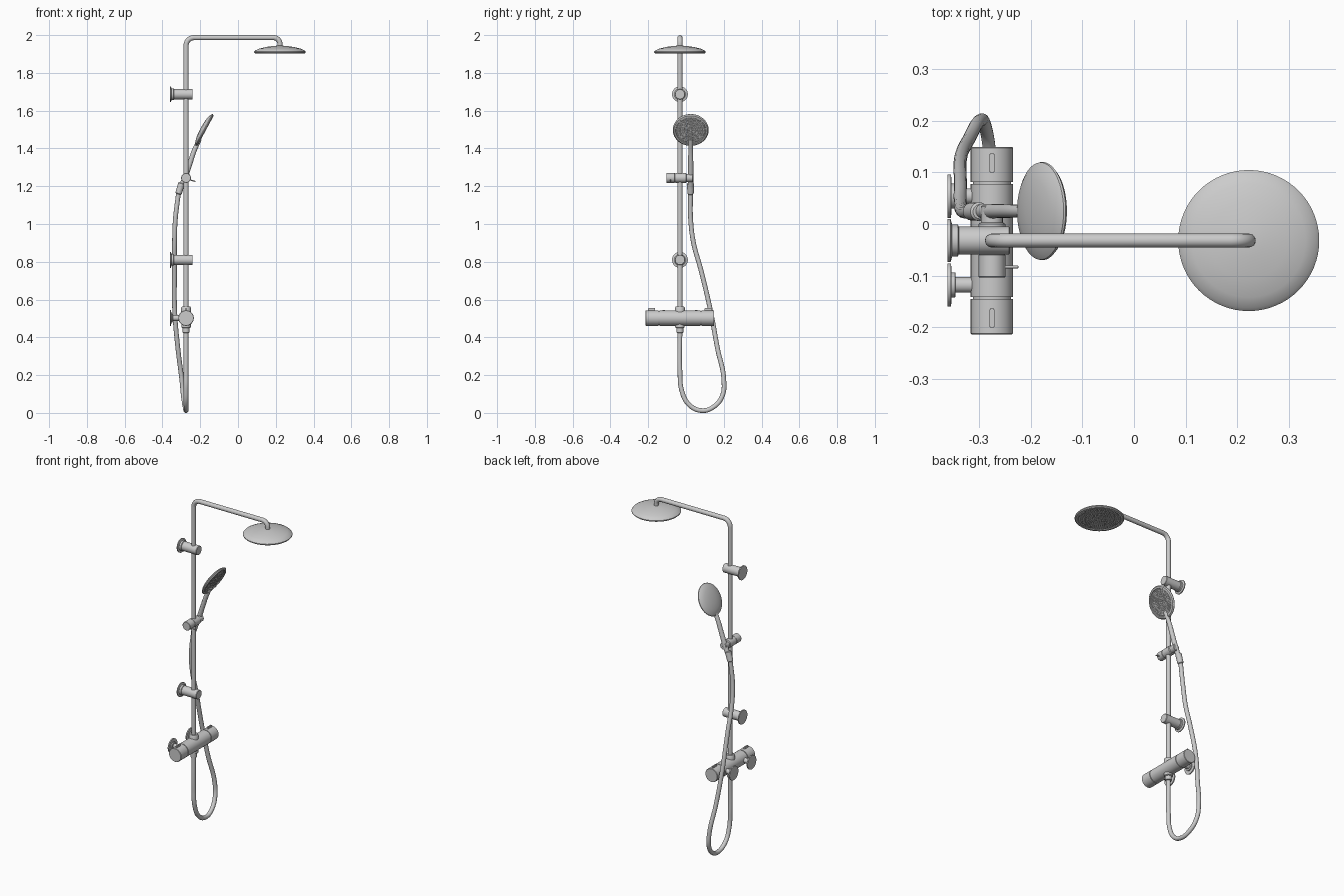
import bpy, bmesh, math
from mathutils import Vector, Matrix

if "Cube" in bpy.data.objects:
    bpy.data.objects.remove(bpy.data.objects["Cube"])

PX, PY = -0.275, -0.032      # riser axis
VZ = 0.502                   # valve height
HEAD_X = 0.222               # overhead shower axis


def frame(origin, axis):
    return Matrix.Translation(origin) @ Vector(axis).to_track_quat('Z', 'Y').to_matrix().to_4x4()


def finish(name, bm, angle=35):
    bmesh.ops.recalc_face_normals(bm, faces=bm.faces[:])
    me = bpy.data.meshes.new(name)
    bm.to_mesh(me)
    bm.free()
    ob = bpy.data.objects.new(name, me)
    bpy.context.collection.objects.link(ob)
    smooth(ob, angle)
    return ob


def smooth(ob, angle=35):
    bpy.ops.object.select_all(action='DESELECT')
    ob.select_set(True)
    bpy.context.view_layer.objects.active = ob
    bpy.ops.object.shade_smooth_by_angle(angle=math.radians(angle))


def lathe(name, profile, origin, axis=(0, 0, 1), seg=48):
    """Revolve (radius, height) pairs around an axis; open ends get caps."""
    bm = bmesh.new()
    rings = []
    for r, h in profile:
        n = seg if r > 0 else 1
        rings.append([bm.verts.new((r * math.cos(2 * math.pi * i / seg),
                                    r * math.sin(2 * math.pi * i / seg), h)) for i in range(n)])
    for a, b in zip(rings, rings[1:]):
        for i in range(seg):
            j = (i + 1) % seg
            quad = [a[i % len(a)], a[j % len(a)], b[j % len(b)], b[i % len(b)]]
            bm.faces.new(list(dict.fromkeys(quad)))
    for ring in (rings[0], rings[-1]):
        if len(ring) > 1:
            bm.faces.new(ring)
    bm.transform(frame(origin, axis))
    return finish(name, bm)


def tube(name, pts, radius, kind='POLY', radii=None):
    cu = bpy.data.curves.new(name, 'CURVE')
    cu.dimensions = '3D'
    cu.bevel_depth = radius
    cu.bevel_resolution = 6
    cu.resolution_u = 12
    cu.use_fill_caps = True
    sp = cu.splines.new(kind)
    store = sp.bezier_points if kind == 'BEZIER' else sp.points
    store.add(len(pts) - 1)
    for i, p in enumerate(pts):
        if kind == 'BEZIER':
            store[i].co = p
            store[i].handle_left_type = store[i].handle_right_type = 'AUTO'
        else:
            store[i].co = (*p, 1)
        store[i].radius = radii[i] if radii else 1
    ob = bpy.data.objects.new(name, cu)
    bpy.context.collection.objects.link(ob)
    bpy.ops.object.select_all(action='DESELECT')
    ob.select_set(True)
    bpy.context.view_layer.objects.active = ob
    bpy.ops.object.convert(target='MESH')
    smooth(bpy.context.view_layer.objects.active, 50)


def arc(cx, cz, r, a0, a1, n=10):
    return [(cx + r * math.cos(math.radians(a0 + (a1 - a0) * i / n)), PY,
             cz + r * math.sin(math.radians(a0 + (a1 - a0) * i / n))) for i in range(n + 1)]


def nozzles(name, origin, axis, rmax, step):
    """Concentric rings of small rubber spray tips."""
    bm = bmesh.new()
    m = frame(origin, axis)
    for k in range(1, int(rmax / step) + 1):
        r = k * step
        n = round(2 * math.pi * r / step)
        for i in range(n):
            a = 2 * math.pi * i / n
            bmesh.ops.create_cone(bm, cap_ends=True, segments=8, radius1=step * 0.3,
                                  radius2=step * 0.18, depth=0.005,
                                  matrix=m @ Matrix.Translation((r * math.cos(a), r * math.sin(a), 0.001)))
    finish(name, bm)


def box(name, centre, size):
    bm = bmesh.new()
    bmesh.ops.create_cube(bm, size=1, matrix=Matrix.Translation(centre) @ Matrix.Diagonal((*size, 1)))
    bmesh.ops.bevel(bm, geom=bm.edges[:], offset=min(size) * 0.2, segments=2, affect='EDGES')
    finish(name, bm)


# Riser pipe with overhead arm
R = 0.042
tube("riser_pipe", [(PX, PY, 0.53)] + arc(PX + R, 1.9865 - R, R, 180, 90)
     + arc(HEAD_X - 0.034, 1.9865 - 0.034, 0.034, 90, 0) + [(HEAD_X, PY, 1.935)], 0.0135)

# Overhead shower head: shallow dome with recessed spray face
lathe("overhead_head", [(0, 1.945), (0.03, 1.943), (0.075, 1.937), (0.11, 1.928), (0.13, 1.919),
                        (0.1365, 1.912), (0.1365, 1.908), (0.131, 1.903), (0.119, 1.902),
                        (0.116, 1.906), (0, 1.906)], (HEAD_X, PY, 0), seg=64)
nozzles("overhead_nozzles", (HEAD_X, PY, 1.906), (0, 0, -1), 0.112, 0.011)

# Wall brackets holding the riser
for z, tag in ((1.687, "upper"), (0.81, "lower")):
    lathe(tag + "_wall_bracket", [(0.042, 0), (0.042, 0.006), (0.031, 0.009), (0.031, 0.02),
                                  (0.027, 0.022), (0.027, 0.119), (0.025, 0.121)],
          (-0.361, PY, z), (1, 0, 0))

# Thermostatic valve: bar with grooved end knobs
half = [(0.006, 0.108), (0.0, 0.108)]
end, groove = 0.1815, 0.111
lathe("valve_body", [(0.039, -end), (0.041, -end + 0.002), (0.041, -groove - 0.002), (0.037, -groove - 0.002),
                     (0.037, -groove + 0.002), (0.041, -groove + 0.002), (0.041, groove - 0.002),
                     (0.037, groove - 0.002), (0.037, groove + 0.002), (0.041, groove + 0.002),
                     (0.041, end - 0.002), (0.039, end)], (PX, PY, VZ), (0, 1, 0), 64)
for s, tag in ((-1, "left"), (1, "right")):
    # Knob grip ridge and wall inlet on each side
    box(tag + "_knob_ridge", (PX, PY + s * 0.15, VZ + 0.043), (0.01, 0.038, 0.018))
    lathe(tag + "_wall_inlet", [(0.042, 0), (0.042, 0.007), (0.024, 0.008), (0.024, 0.015),
                                (0.015, 0.016), (0.015, 0.07)], (-0.361, PY + s * 0.086, VZ), (1, 0, 0))

# Collars above and below the valve
lathe("riser_collar", [(0.026, 0.525), (0.026, 0.556), (0.022, 0.563), (0.013, 0.563)], (PX, PY, 0))
lathe("valve_outlet", [(0.025, 0.475), (0.025, 0.452), (0.018, 0.449), (0.018, 0.425), (0.012, 0.423)],
      (PX, PY, 0))

# Sliding holder with lever
lathe("slider_holder", [(0.024, -0.104), (0.026, -0.102), (0.026, -0.06), (0.0245, -0.059), (0.0245, -0.056),
                        (0.026, -0.055), (0.026, 0.0), (0.021, 0.003), (0.021, 0.034), (0.019, 0.036)],
      (PX, 0, 1.244), (0, 1, 0))
lathe("slider_lever", [(0.003, 0), (0.003, 0.052), (0.002, 0.053)], (PX, -0.083, 1.24), (1, 0, -0.3), 16)

# Hand shower: handle, tilted head and spray tips
HY = 0.025
tilt = Vector((0.88, 0, -0.475)).normalized()
centre = Vector((-0.18, HY, 1.499))
tube("hand_shower_handle", [(-0.303, HY, 1.19), (-0.279, HY, 1.25), (-0.255, HY, 1.32),
                            (-0.231, HY, 1.39), (-0.203, HY, 1.45)], 0.0135, 'BEZIER',
     [1.05, 1.05, 1, 0.95, 0.85])
lathe("hand_shower_head", [(0, 0.006), (0.078, 0.006), (0.080, 0.010), (0.089, 0.009), (0.095, 0.003),
                           (0.094, -0.001), (0.083, -0.008), (0.06, -0.015), (0.03, -0.019), (0, -0.02)],
      centre, tilt, 64)
nozzles("hand_shower_nozzles", centre + tilt * 0.006, tilt, 0.075, 0.009)

# Hose nut and flexible hose
lathe("hose_nut", [(0.013, 0), (0.017, 0.004), (0.018, 0.058), (0.014, 0.062)],
      (-0.316, HY - 0.001, 1.158), (0.3, 0, 1), 32)
tube("shower_hose", [(-0.315, 0.024, 1.165), (-0.332, 0.025, 1.02), (-0.336, 0.04, 0.9),
                     (-0.336, 0.078, 0.76), (-0.335, 0.13, 0.54), (-0.318, 0.167, 0.34),
                     (-0.298, 0.2, 0.18), (-0.289, 0.192, 0.09), (-0.28, 0.145, 0.031),
                     (PX, 0.08, 0.0125), (PX, 0.015, 0.045), (PX, -0.023, 0.12),
                     (PX, PY, 0.22), (PX, PY, 0.44)], 0.0125, 'BEZIER')
